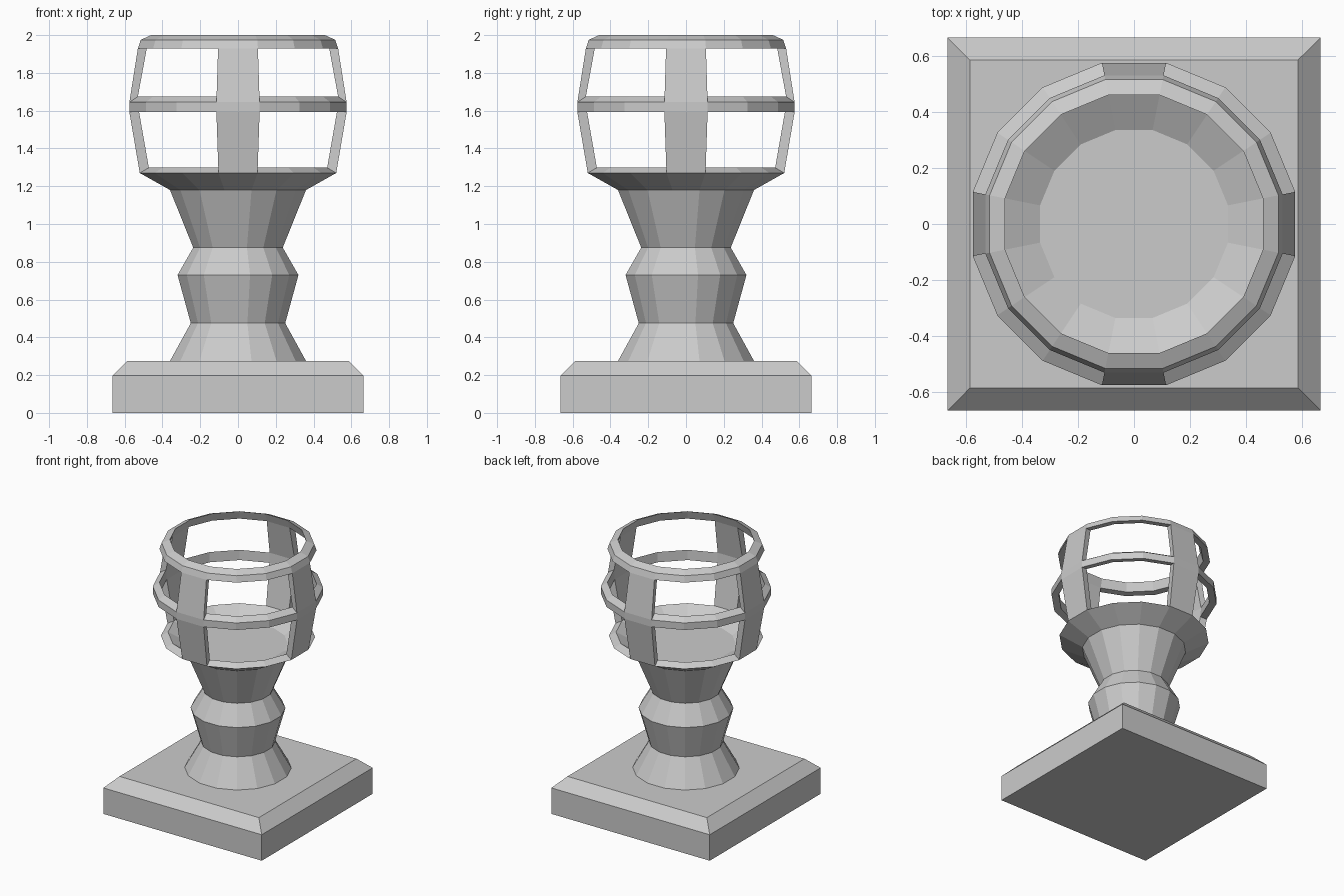
import bpy, bmesh, math

cube = bpy.data.objects.get("Cube")
if cube:
    bpy.data.objects.remove(cube)

SIDES = 16
STEP = 2 * math.pi / SIDES

stone = bpy.data.materials.new("grey stone")
stone.use_nodes = True
colour = (0.6, 0.6, 0.6, 1)
stone.diffuse_color = colour
stone.node_tree.nodes["Principled BSDF"].inputs["Base Color"].default_value = colour


def finish(name, bm):
    bmesh.ops.recalc_face_normals(bm, faces=bm.faces)
    mesh = bpy.data.meshes.new(name)
    bm.to_mesh(mesh)
    bm.free()
    mesh.materials.append(stone)
    obj = bpy.data.objects.new(name, mesh)
    bpy.context.collection.objects.link(obj)


def loop(bm, apothem, z, sides=SIDES):
    """Ring of vertices whose flat sides face the axes."""
    r = apothem / math.cos(math.pi / sides)
    angles = [(i + 0.5) * 2 * math.pi / sides for i in range(sides)]
    return [bm.verts.new((r * math.cos(a), r * math.sin(a), z)) for a in angles]


def turned(name, profile, sides=SIDES):
    """Solid turned from (apothem, z) points, capped at both ends."""
    bm = bmesh.new()
    loops = [loop(bm, a, z, sides) for a, z in profile]
    for low, high in zip(loops, loops[1:]):
        for i in range(sides):
            j = (i + 1) % sides
            bm.faces.new((low[i], low[j], high[j], high[i]))
    bm.faces.new(loops[0])
    bm.faces.new(loops[-1])
    finish(name, bm)


def hoop(name, section):
    """Closed section swept all the way round."""
    bm = bmesh.new()
    loops = [loop(bm, a, z) for a, z in section]
    for a, b in zip(loops, loops[1:] + loops[:1]):
        for i in range(SIDES):
            j = (i + 1) % SIDES
            bm.faces.new((a[i], a[j], b[j], b[i]))
    finish(name, bm)


def bar(name, section, turn):
    """Closed section swept across one flat side of the cage."""
    bm = bmesh.new()
    ends = []
    for side in (-0.5, 0.5):
        a = turn + side * STEP
        k = 1 / math.cos(STEP / 2)
        ends.append([bm.verts.new((r * k * math.cos(a), r * k * math.sin(a), z))
                     for r, z in section])
    n = len(section)
    for i in range(n):
        j = (i + 1) % n
        bm.faces.new((ends[0][i], ends[0][j], ends[1][j], ends[1][i]))
    for end in ends:
        bm.faces.new(end)
    finish(name, bm)


# Square plinth with a sloped shoulder
turned("plinth", [(0.665, 0), (0.665, 0.197), (0.585, 0.275)], sides=4)

# Turned column
turned("column", [(0.36, 0.275), (0.25, 0.475), (0.32, 0.73),
                  (0.237, 0.875), (0.36, 1.18)])

# Shallow bowl with a sloped rim
turned("bowl", [(0.36, 1.18), (0.52, 1.27), (0.472, 1.298), (0.335, 1.222)])

# Open cage: middle hoop, top hoop and four upright bars
hoop("middle_hoop", [(0.575, 1.592), (0.575, 1.645), (0.53, 1.675), (0.525, 1.6)])
hoop("top_hoop", [(0.53, 1.93), (0.515, 1.975), (0.46, 2.0), (0.482, 1.935)])

upright = [(0.52, 1.27), (0.575, 1.592), (0.575, 1.645), (0.53, 1.93),
           (0.482, 1.935), (0.53, 1.675), (0.525, 1.6), (0.472, 1.298)]
for i, side in enumerate(("left", "back", "right", "front")):
    bar(side + "_bar", upright, i * math.pi / 2)
